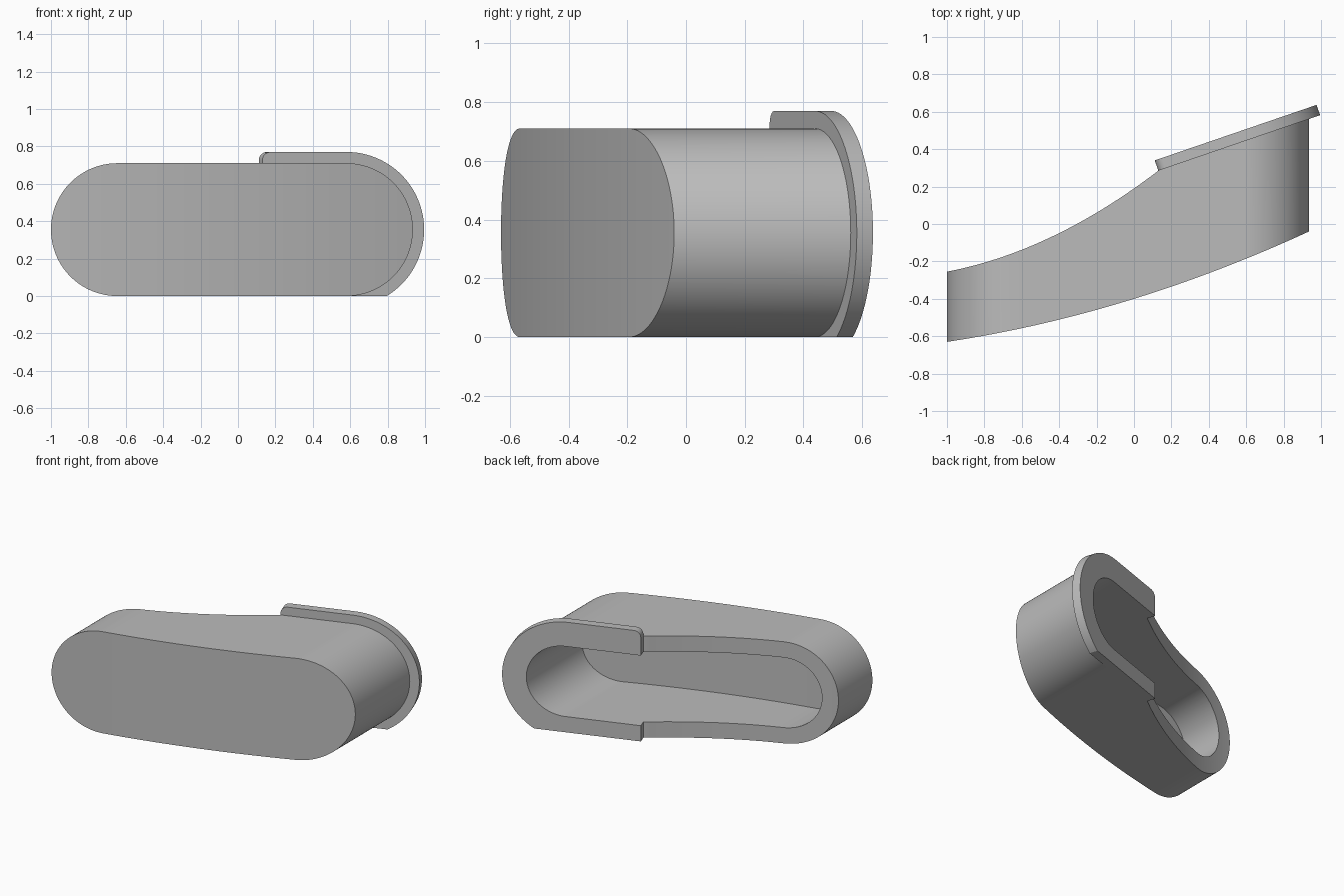
import bpy, bmesh, math

if "Cube" in bpy.data.objects:
    bpy.data.objects.remove(bpy.data.objects["Cube"])

grey = bpy.data.materials.new("plain_grey")
grey.use_nodes = True
grey.diffuse_color = (0.5, 0.5, 0.5, 1)
grey.node_tree.nodes["Principled BSDF"].inputs["Base Color"].default_value = (0.5, 0.5, 0.5, 1)

LEFT, RIGHT, MID, BEND = -0.645, 0.58, 0.355, 0.13   # arc centres, mid height, back bend


def front(x):
    return -0.40 + 0.31 * x + 0.08 * x * x


def seat(x):
    return 0.285 + 0.343 * (x - BEND)


def back(x):
    return seat(x) if x >= BEND else 0.19 + 0.698 * x + 0.253 * x * x


def spread(a, b, n):
    return [a + (b - a) * i / n for i in range(n + 1)]


def stadium(r, n=32):
    """Columns (x, low z, high z) of a slot shape with round ends."""
    turns = [math.pi / 2 * i / n for i in range(n + 1)]
    cols = [(LEFT - r * math.cos(t), r * math.sin(t)) for t in turns]
    cols += [(x, r) for x in spread(LEFT, BEND, 24)[1:]]
    cols += [(x, r) for x in spread(BEND, RIGHT, 10)[1:]]
    cols += [(RIGHT + r * math.sin(t), r * math.cos(t)) for t in turns[1:]]
    return [(x, MID - h, MID + h) for x, h in cols]


def solid(name, cols, y_front, y_back, lean=0):
    """Skin a column outline between two surfaces."""
    bm = bmesh.new()
    rings = []
    for x, lo, hi in cols:
        f, b, xb = y_front(x), y_back(x), x + lean
        rings.append([bm.verts.new(p) for p in
                      ((x, f, lo), (x, f, hi), (xb, b, hi), (xb, b, lo))])
    for p, q in zip(rings, rings[1:]):
        for i in range(4):
            j = (i + 1) % 4
            bm.faces.new((p[i], p[j], q[j], q[i]))
    bm.faces.new(rings[0])
    bm.faces.new(rings[-1])
    bmesh.ops.remove_doubles(bm, verts=bm.verts, dist=1e-5)
    bmesh.ops.recalc_face_normals(bm, faces=bm.faces)
    me = bpy.data.meshes.new(name)
    bm.to_mesh(me)
    bm.free()
    me.materials.append(grey)
    ob = bpy.data.objects.new(name, me)
    bpy.context.collection.objects.link(ob)
    return ob


# Curved pod body
body = solid("body_shell", stadium(0.355), front, back)

# Rear flange: rounded top corner, flat bottom, round outer end
R, START, CORNER = 0.415, BEND, 0.045
cols = []
for i in range(9):
    t = math.pi / 2 * i / 8
    cols.append((START + CORNER * (1 - math.cos(t)), 0, MID + R - CORNER * (1 - math.sin(t))))
cols.append((RIGHT, 0, MID + R))
flat_end = math.asin(math.sqrt(R * R - MID * MID) / R)
turns = spread(0, flat_end, 12)[1:] + spread(flat_end, math.pi / 2, 28)[1:]
for t in turns:
    h = R * math.cos(t)
    cols.append((RIGHT + R * math.sin(t), max(0, MID - h), MID + h))
flange = solid("rear_flange", cols, seat, lambda x: seat(x) + 0.055, -0.019)

# Hollow inside, open at the back
cutter = solid("cavity_cutter", stadium(0.245), lambda x: front(x) + 0.058, lambda x: 1.0)
cutter.hide_render = True
for ob in (body, flange):
    mod = ob.modifiers.new("cavity", "BOOLEAN")
    mod.operation, mod.solver, mod.object = "DIFFERENCE", "EXACT", cutter
    bpy.ops.object.select_all(action="DESELECT")
    ob.select_set(True)
    bpy.context.view_layer.objects.active = ob
    bpy.ops.object.modifier_apply(modifier=mod.name)
    bpy.ops.object.shade_smooth_by_angle(angle=math.radians(25))
bpy.data.objects.remove(cutter)
